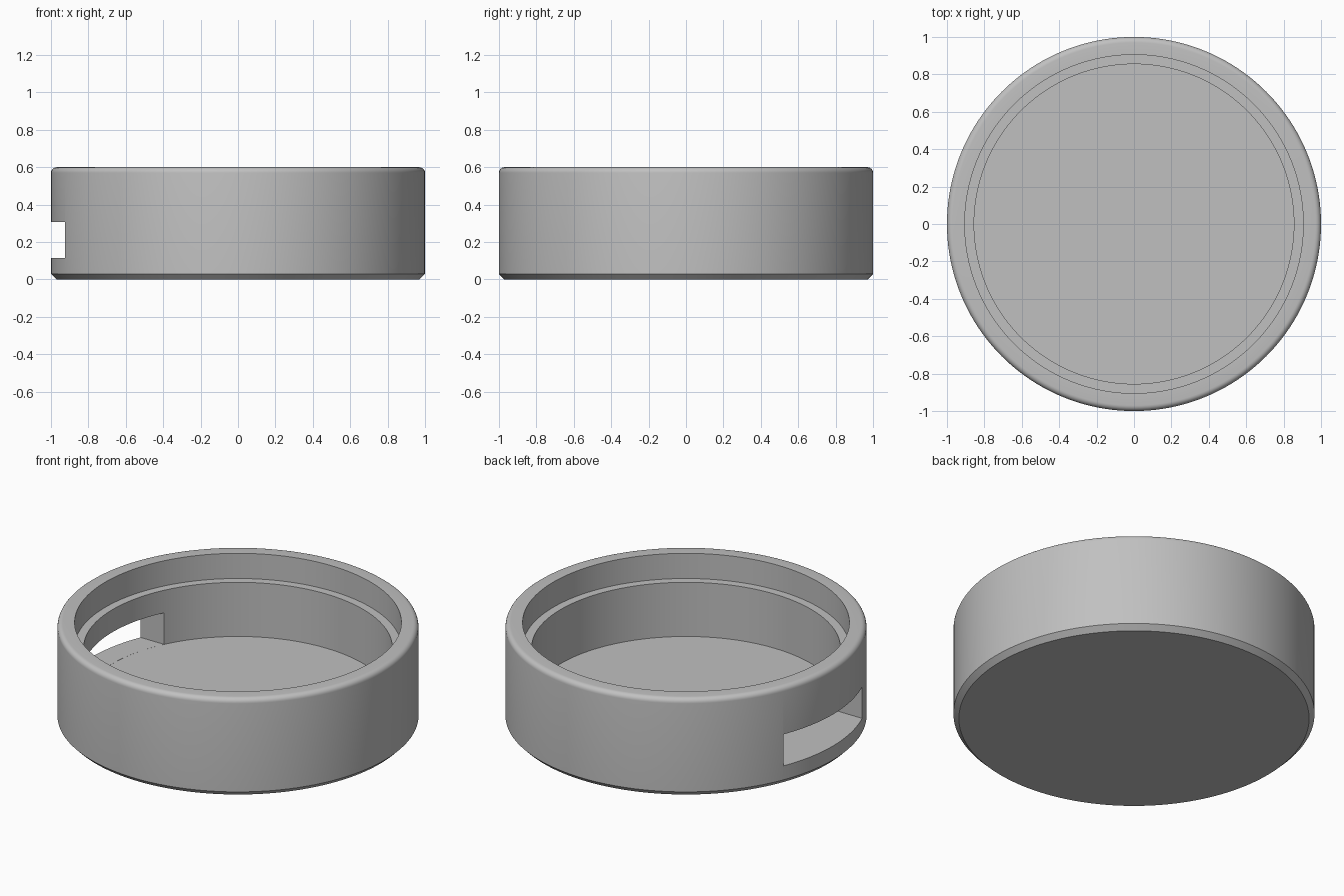
import bpy, bmesh, math
from mathutils import Matrix

cube = bpy.data.objects.get("Cube")
if cube:
    bpy.data.objects.remove(cube, do_unlink=True)

HEIGHT, FLOOR, LEDGE = 0.6, 0.115, 0.446
R_OUT, R_LIP, R_IN = 1.0, 0.905, 0.855
CHAMFER, FILLET = 0.03, 0.03
SEGMENTS = 160

grey = bpy.data.materials.new("light_grey")
grey.use_nodes = True
grey.diffuse_color = (0.53, 0.53, 0.53, 1)
grey.node_tree.nodes["Principled BSDF"].inputs["Base Color"].default_value = (0.53, 0.53, 0.53, 1)


def make_object(name, bm):
    mesh = bpy.data.meshes.new(name)
    bm.to_mesh(mesh)
    bm.free()
    mesh.materials.append(grey)
    obj = bpy.data.objects.new(name, mesh)
    bpy.context.collection.objects.link(obj)
    return obj


# Round case: chamfered foot, filleted rim, stepped inside wall, flat floor
profile = [(0, 0), (R_OUT - CHAMFER, 0), (R_OUT, CHAMFER)]
for i in range(7):
    a = math.radians(15 * i)
    profile.append((R_OUT - FILLET + FILLET * math.cos(a),
                    HEIGHT - FILLET + FILLET * math.sin(a)))
profile += [(R_LIP, HEIGHT), (R_LIP, LEDGE), (R_IN, LEDGE), (R_IN, FLOOR), (0, FLOOR)]

bm = bmesh.new()
verts = [bm.verts.new((r, 0, z)) for r, z in profile]
edges = [bm.edges.new(pair) for pair in zip(verts, verts[1:])]
bmesh.ops.spin(bm, geom=verts + edges, cent=(0, 0, 0), axis=(0, 0, 1),
               angle=math.tau, steps=SEGMENTS, use_merge=True)
bmesh.ops.remove_doubles(bm, verts=bm.verts, dist=1e-5)
bmesh.ops.recalc_face_normals(bm, faces=bm.faces)
case = make_object("round_case", bm)

# Side slot cutter, its bottom level with the floor
bottom, top, half_width = FLOOR + 0.0004, 0.308, 0.38
bm = bmesh.new()
bmesh.ops.create_cube(bm, size=1, matrix=Matrix.Translation((-0.95, 0, (bottom + top) / 2))
                      @ Matrix.Diagonal((0.5, 2 * half_width, top - bottom, 1)))
cutter = make_object("slot_cutter", bm)
cutter.hide_render = True

slot = case.modifiers.new("slot", 'BOOLEAN')
slot.operation = 'DIFFERENCE'
slot.solver = 'EXACT'
slot.object = cutter

bpy.ops.object.select_all(action='DESELECT')
case.select_set(True)
bpy.context.view_layer.objects.active = case
bpy.ops.object.modifier_apply(modifier=slot.name)
bpy.data.objects.remove(cutter, do_unlink=True)
bpy.ops.object.shade_smooth_by_angle(angle=math.radians(30))
